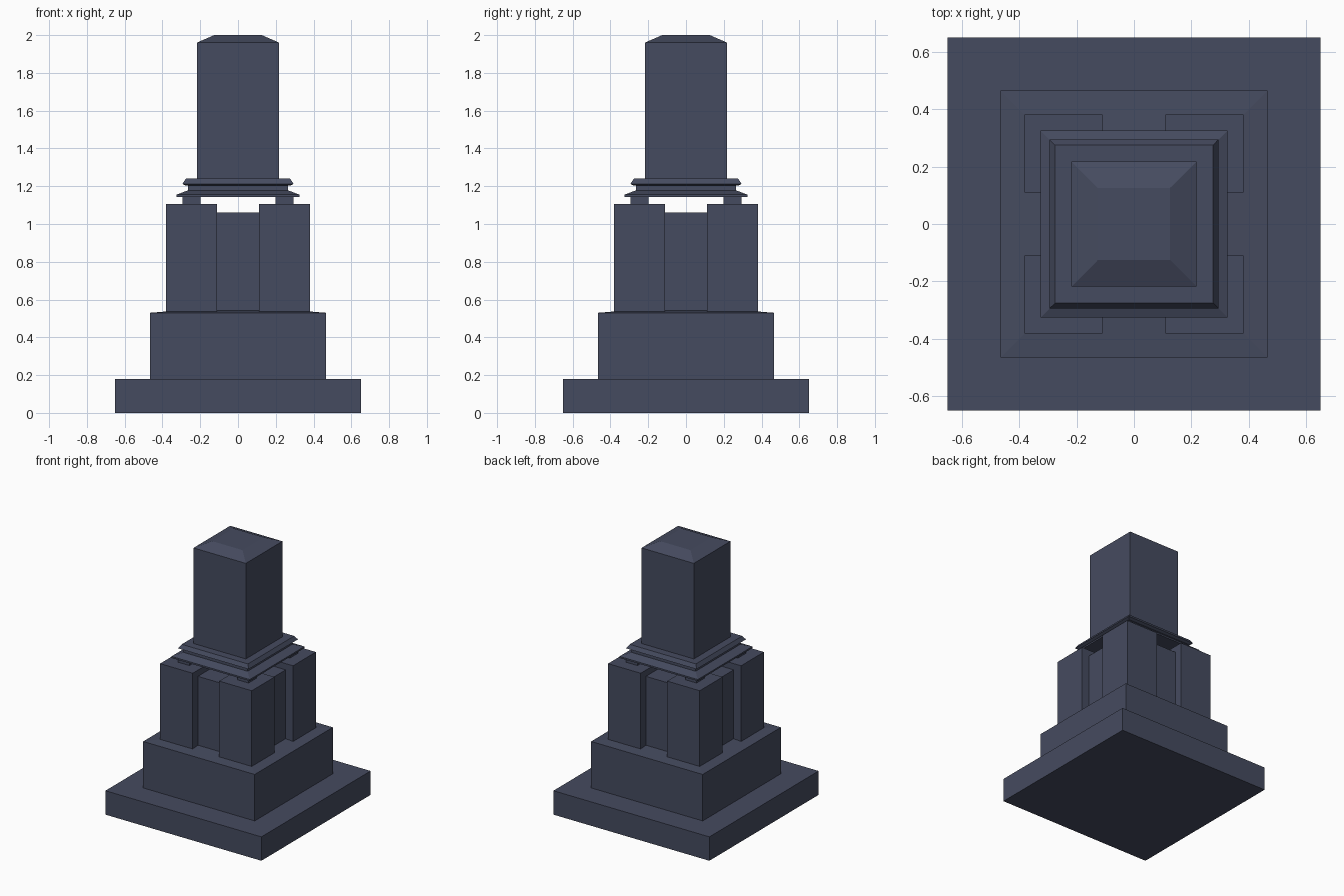
import bpy, bmesh

if "Cube" in bpy.data.objects:
    bpy.data.objects.remove(bpy.data.objects["Cube"])

mat = bpy.data.materials.new("dark_slate")
mat.diffuse_color = (0.06, 0.07, 0.115, 1)
mat.use_nodes = True
mat.node_tree.nodes["Principled BSDF"].inputs["Base Color"].default_value = mat.diffuse_color


def square_stack(name, profile, center=(0, 0)):
    """Stack square rings of (half width, z) into one closed solid."""
    bm = bmesh.new()
    cx, cy = center
    rings = [[bm.verts.new((cx + sx * h, cy + sy * h, z))
              for sx, sy in ((-1, -1), (1, -1), (1, 1), (-1, 1))]
             for h, z in profile]
    for a, b in zip(rings, rings[1:]):
        for i in range(4):
            j = (i + 1) % 4
            bm.faces.new((a[i], a[j], b[j], b[i]))
    bm.faces.new(rings[0][::-1])
    bm.faces.new(rings[-1])
    mesh = bpy.data.meshes.new(name)
    bm.to_mesh(mesh)
    bm.free()
    mesh.materials.append(mat)
    obj = bpy.data.objects.new(name, mesh)
    bpy.context.collection.objects.link(obj)
    return obj


# Stepped base, the upper step with a slightly sloped top
square_stack("base_slab", [(0.65, 0), (0.65, 0.18)])
square_stack("pedestal_step", [(0.465, 0.18), (0.465, 0.53), (0.30, 0.543)])

# Recessed core between the corner blocks
square_stack("recessed_core", [(0.32, 0.53), (0.32, 1.06)])

# Four corner blocks, each with a small foot carrying the cornice
for sx in (-1, 1):
    for sy in (-1, 1):
        square_stack("corner_block", [(0.136, 0.53), (0.136, 1.107)],
                     (sx * 0.246, sy * 0.246))
        square_stack("cornice_foot", [(0.047, 1.107), (0.047, 1.145)],
                     (sx * 0.246, sy * 0.246))

# Moulded cornice
square_stack("cornice", [(0.326, 1.143), (0.326, 1.155), (0.266, 1.178),
                         (0.266, 1.204), (0.278, 1.204), (0.294, 1.212),
                         (0.276, 1.24)])

# Upper shaft with a hipped top
square_stack("shaft", [(0.218, 1.24), (0.218, 1.96), (0.126, 2.0)])
